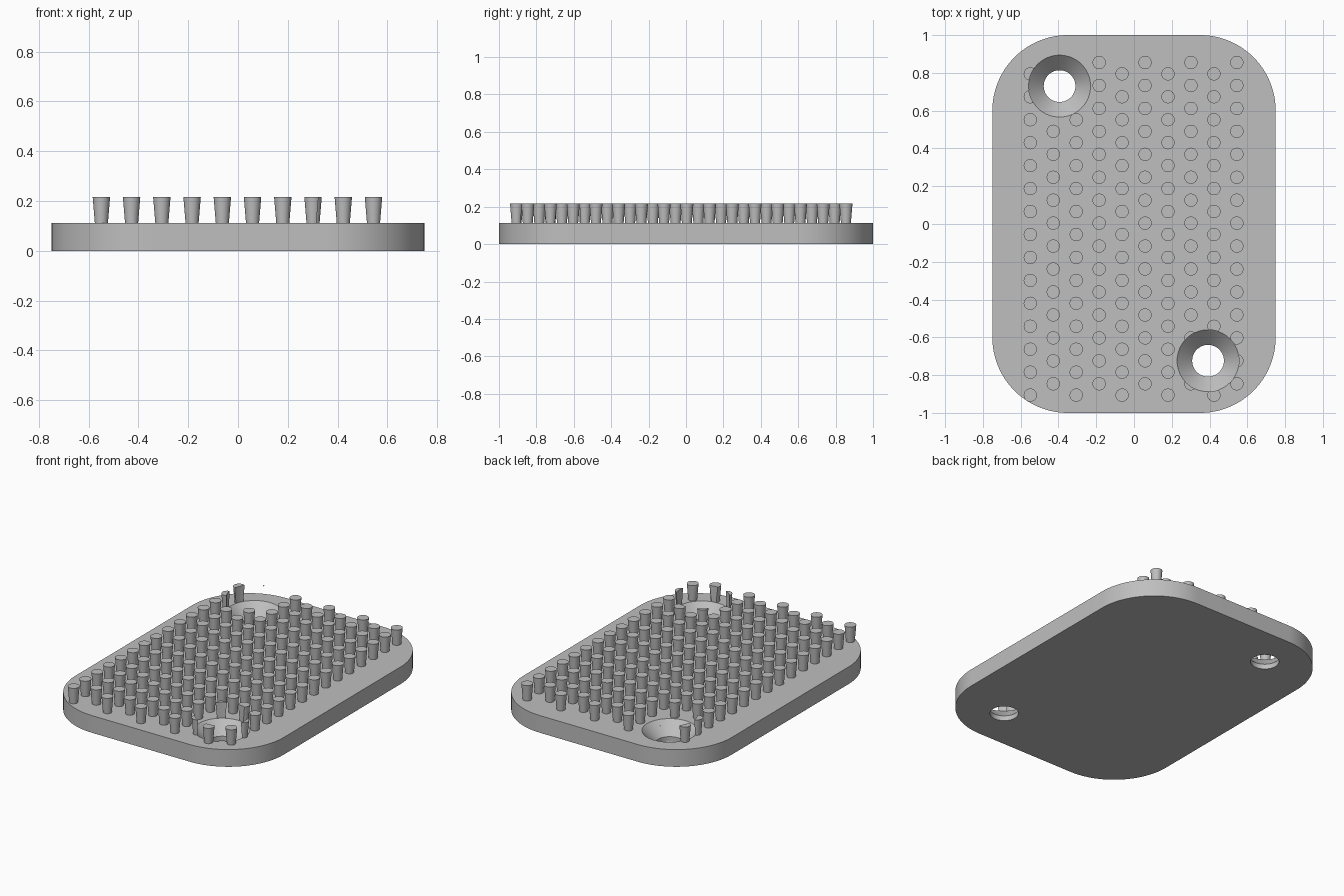
import bpy, bmesh, math
from mathutils import Matrix

cube = bpy.data.objects.get("Cube")
if cube:
    bpy.data.objects.remove(cube, do_unlink=True)

GREY = (0.52, 0.52, 0.52, 1)
mat = bpy.data.materials.new("plain grey")
mat.use_nodes = True
mat.diffuse_color = GREY
mat.node_tree.nodes["Principled BSDF"].inputs["Base Color"].default_value = GREY

HALF_X, HALF_Y, CORNER, TOP = 0.75, 1.0, 0.4, 0.112
PIN_TOP, PITCH = 0.216, 0.1215
HOLE_R, SINK_R, SINK_Z = 0.084, 0.164, 0.032
HOLES = [(-0.394, 0.73), (0.392, -0.724)]


def add_object(name, bm):
    bmesh.ops.recalc_face_normals(bm, faces=bm.faces)
    mesh = bpy.data.meshes.new(name)
    bm.to_mesh(mesh)
    bm.free()
    mesh.materials.append(mat)
    obj = bpy.data.objects.new(name, mesh)
    bpy.context.collection.objects.link(obj)
    return obj


def add_cone(bm, x, y, z0, z1, r0, r1, sides):
    bmesh.ops.create_cone(bm, cap_ends=True, segments=sides, radius1=r0, radius2=r1,
                          depth=z1 - z0, matrix=Matrix.Translation((x, y, (z0 + z1) / 2)))


def add_lathe(bm, x, y, profile, sides):
    """Closed solid of revolution from (radius, height) points."""
    rings = [[bm.verts.new((x + r * math.cos(math.tau * i / sides),
                            y + r * math.sin(math.tau * i / sides), z))
              for i in range(sides)] for r, z in profile]
    for a, b in zip(rings, rings[1:]):
        for i in range(sides):
            j = (i + 1) % sides
            bm.faces.new((a[i], a[j], b[j], b[i]))
    bm.faces.new(rings[0][::-1])
    bm.faces.new(rings[-1])


def cut(obj, cutter):
    mod = obj.modifiers.new("cut", "BOOLEAN")
    mod.operation, mod.solver, mod.object = "DIFFERENCE", "EXACT", cutter
    bpy.ops.object.select_all(action="DESELECT")
    bpy.context.view_layer.objects.active = obj
    obj.select_set(True)
    bpy.ops.object.modifier_apply(modifier=mod.name)
    bpy.data.objects.remove(cutter, do_unlink=True)
    bpy.ops.object.shade_smooth_by_angle(angle=math.radians(30))


# Base plate with rounded corners
bm = bmesh.new()
outline = []
for k, (sx, sy) in enumerate([(1, 1), (-1, 1), (-1, -1), (1, -1)]):
    for i in range(25):
        a = math.pi / 2 * (k + i / 24)
        outline.append(bm.verts.new((sx * (HALF_X - CORNER) + CORNER * math.cos(a),
                                     sy * (HALF_Y - CORNER) + CORNER * math.sin(a), 0)))
face = bm.faces.new(outline)
walls = bmesh.ops.extrude_face_region(bm, geom=[face])["geom"]
bmesh.ops.translate(bm, vec=(0, 0, TOP),
                    verts=[v for v in walls if isinstance(v, bmesh.types.BMVert)])
plate = add_object("base_plate", bm)

# Countersunk screw holes
bm = bmesh.new()
slope = (SINK_R - HOLE_R) / (TOP - SINK_Z)
for x, y in HOLES:
    add_lathe(bm, x, y, [(HOLE_R, -0.1), (HOLE_R, SINK_Z),
                         (SINK_R + 0.1 * slope, TOP + 0.1)], 64)
cut(plate, add_object("screw_hole_cutter", bm))

# Staggered field of pins that widen upward
bm = bmesh.new()
for col in range(10):
    for row in range(15):
        y = (0.855 if col % 2 else 0.795) - row * PITCH
        add_cone(bm, -0.549 + col * PITCH, y, TOP - 0.004, PIN_TOP, 0.026, 0.035, 24)
pins = add_object("pins", bm)

# Clearance above the screw holes
bm = bmesh.new()
for x, y in HOLES:
    add_cone(bm, x, y, 0, 0.4, SINK_R, SINK_R, 64)
cut(pins, add_object("clearance_cutter", bm))
